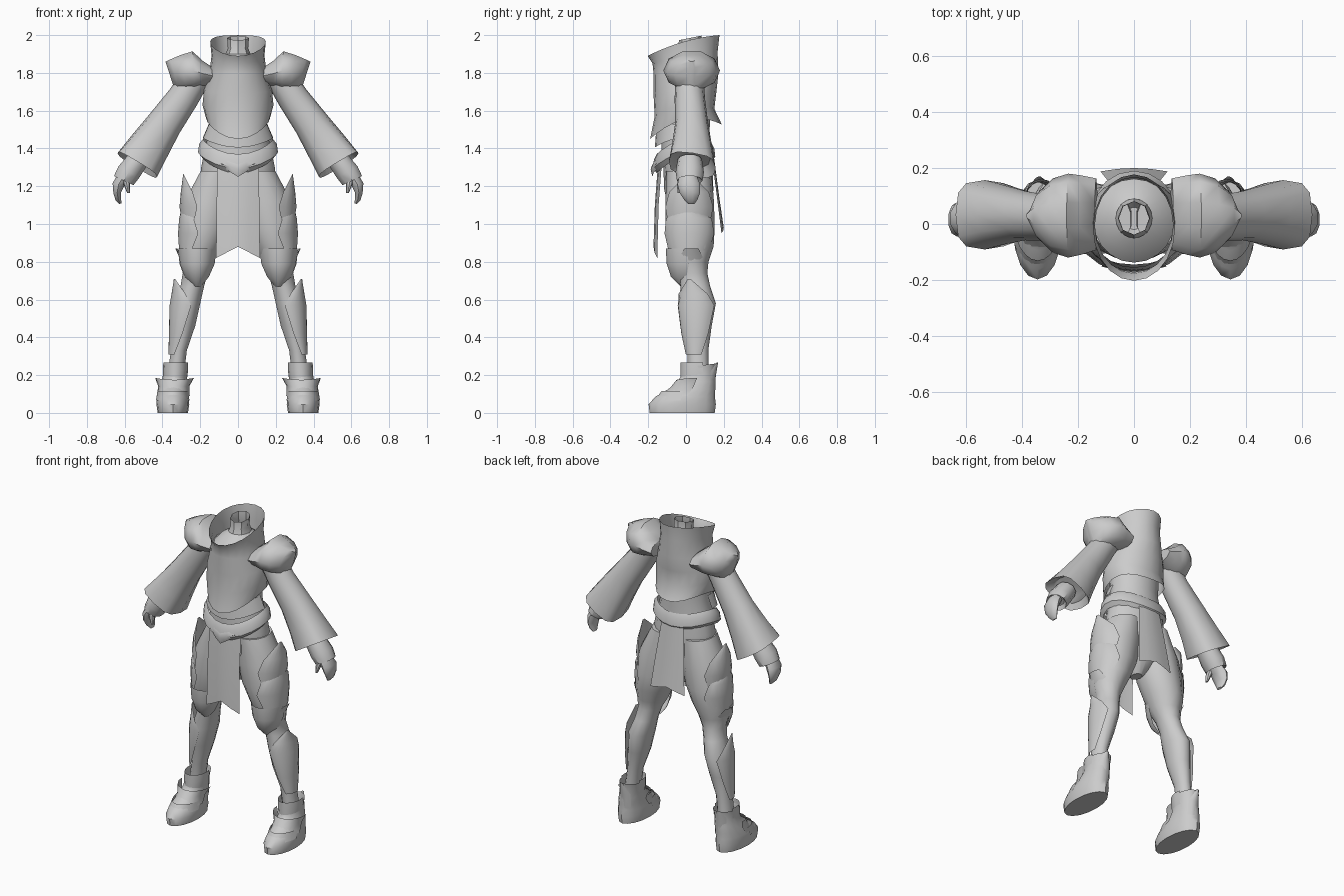
import bpy, bmesh, math

grey = bpy.data.materials.new("plain grey")
grey.diffuse_color = (0.6, 0.6, 0.6, 1)


def finish(name, bm, mirror=False, angle=40):
    bmesh.ops.recalc_face_normals(bm, faces=bm.faces)
    mesh = bpy.data.meshes.new(name)
    bm.to_mesh(mesh)
    bm.free()
    mesh.materials.append(grey)
    ob = bpy.data.objects.new(name, mesh)
    bpy.context.collection.objects.link(ob)
    bpy.context.view_layer.objects.active = ob
    ob.select_set(True)
    bpy.ops.object.shade_smooth_by_angle(angle=math.radians(angle))
    ob.select_set(False)
    if mirror:
        m = ob.modifiers.new("mirror", 'MIRROR')
        m.use_mirror_merge = False
    return ob


def R(x, y, z, ru, rv, tilt=0, s=0, q=0, half=180, p=1):
    """Cross-section: centre, two radii, tilt in xz, front-back slope, bow, half arc, squareness."""
    return x, y, z, ru, rv, math.radians(tilt), s, q, half, p


def loft(name, rings, n=12, mirror=False, caps=(False, False), face=-90, angle=40):
    """Skin through rings; rings with half < 180 give an open curved plate facing 'face'."""
    bm = bmesh.new()
    closed = rings[0][8] == 180
    rows = []
    for x, y, z, ru, rv, t, s, q, half, p in rings:
        row = []
        for i in range(n if closed else n + 1):
            a = math.radians(face + half * (2 * i / n - 1))
            c, d = (math.copysign(abs(k) ** p, k) for k in (math.cos(a), math.sin(a)))
            row.append(bm.verts.new((x + ru * c * math.cos(t), y + rv * d,
                                     z + ru * c * math.sin(t) + s * d + q * d * d)))
        rows.append(row)
    for a, b in zip(rows, rows[1:]):
        for i in range(n):
            j = (i + 1) % len(a)
            bm.faces.new((a[i], a[j], b[j], b[i]))
    for flag, row in zip(caps, (rows[0], rows[-1])):
        if flag:
            bm.faces.new(row)
    return finish(name, bm, mirror, angle)


def panel(name, rows, bend):
    """Hanging plate; each row is z, half width, y, centre rise."""
    bm = bmesh.new()
    cols = (-1, -0.5, 0, 0.5, 1)
    grid = [[bm.verts.new((w * c, y + bend * c * c, z + rise * (1 - abs(c)))) for c in cols]
            for z, w, y, rise in rows]
    for a, b in zip(grid, grid[1:]):
        for i in range(4):
            bm.faces.new((a[i], a[i + 1], b[i + 1], b[i]))
    return finish(name, bm)


# Breastplate with its flared, open collar
loft("breastplate", [
    R(0, 0, 1.555, .168, .19, s=.038, q=-.067),
    R(0, -.008, 1.63, .188, .158, s=.02, q=-.04),
    R(0, -.005, 1.71, .18, .167, s=.01, q=-.01),
    R(0, 0, 1.80, .152, .172),
    R(0, -.005, 1.89, .14, .172, s=.03, q=-.01),
    R(0, -.013, 1.965, .147, .19, s=.055, q=-.02)], 20)
loft("collar_lining", [
    R(0, .012, 1.83, .145, .15),
    R(0, .015, 1.87, .11, .115),
    R(0, .02, 1.90, .065, .07)], 20)
loft("neck", [R(0, .02, 1.89, .07, .075), R(0, .02, 1.93, .054, .06),
              R(0, .022, 1.985, .058, .06, s=.012)], 8)

# Waist, belt and hips
loft("abdomen", [R(0, 0, 1.60, .155, .13), R(0, 0, 1.50, .15, .125),
                 R(0, 0, 1.42, .17, .13), R(0, 0, 1.34, .18, .13)], 16)
loft("waist_guard", [R(0, -.01, 1.53, .155, .145, half=95),
                     R(0, -.01, 1.455, .188, .155, q=-.05, half=95)], 12)
loft("belt", [R(0, -.01, 1.45, .185, .145, s=.03, q=-.05),
              R(0, -.01, 1.425, .205, .16, s=.03, q=-.055),
              R(0, -.01, 1.38, .212, .165, s=.03, q=-.055),
              R(0, -.01, 1.355, .19, .145, s=.03, q=-.055)], 20)
panel("buckle", [(1.345, .085, -.178, -.03), (1.32, .09, -.187, -.03),
                 (1.295, .075, -.178, -.045)], .03)
loft("hips", [R(0, .01, 1.40, .175, .125), R(0, .01, 1.30, .195, .13),
              R(0, .015, 1.18, .2, .13), R(0, .02, 1.05, .12, .105),
              R(0, .02, .96, .03, .04)], 16, caps=(False, True))
panel("front_tabard", [(1.36, .11, -.145, 0), (1.1, .113, -.165, 0),
                       (.82, .116, -.172, .06)], .02)
panel("back_tabard", [(1.38, .075, .145, 0), (1.15, .1, .175, 0),
                      (.95, .12, .2, .03)], -.012)

# Shoulder armour, closing to a rounded vertical ridge
loft("pauldron", [R(.135, .035, 1.785, .05, .128, 84), R(.19, .032, 1.797, .075, .142, 88),
                  R(.235, .03, 1.812, .108, .15, 87), R(.29, .03, 1.80, .1, .133, 80),
                  R(.335, .03, 1.787, .092, .09, 74),
                  R(.358, .03, 1.78, .088, .02, 72)], 10, True, (True, True), angle=50)

# Arms: flared square-mouthed sleeve, inner cuff, hand
loft("sleeve", [R(.225, .02, 1.775, .078, .075, 32), R(.29, .02, 1.67, .083, .08, 32),
                R(.39, .03, 1.53, .094, .088, 32, p=.9),
                R(.47, .033, 1.41, .110, .107, 32, s=-.01, p=.8),
                R(.533, .033, 1.313, .122, .124, 31, s=-.018, p=.65),
                R(.513, .033, 1.345, .09, .095, 31, p=.7)],
     12, True, (True, True))
loft("cuff", [R(.53, .02, 1.34, .06, .065, 30), R(.578, .02, 1.275, .066, .075, 28),
              R(.605, .02, 1.23, .06, .068, 25), R(.595, .02, 1.25, .04, .045, 25)],
     10, True, (True, True))
loft("hand", [R(.6, .01, 1.26, .036, .045, 20), R(.632, .015, 1.21, .034, .06, 10),
              R(.64, .02, 1.165, .021, .054), R(.634, .025, 1.13, .016, .036, -15),
              R(.622, .028, 1.108, .007, .018, -25)], 10, True, (True, True))
loft("thumb", [R(.597, -.015, 1.245, .02, .025), R(.588, -.03, 1.205, .016, .018),
               R(.58, -.035, 1.165, .007, .009)], 8, True, (True, True))

# Legs: baggy thighs narrowing below the knee
loft("leg", [R(.105, .015, 1.28, .095, .12), R(.146, .02, 1.12, .14, .128),
             R(.174, .022, .98, .133, .13), R(.2, .026, .88, .112, .12),
             R(.216, .024, .8, .09, .095), R(.226, .035, .74, .068, .078),
             R(.242, .05, .67, .064, .078),
             R(.268, .06, .58, .07, .098), R(.288, .057, .46, .063, .079),
             R(.313, .062, .33, .043, .056), R(.33, .065, .2, .045, .055)],
     14, True, (True, True))
loft("thigh_plate", [R(.212, .02, .86, .1, .12, half=65), R(.2, .02, .95, .118, .134, half=80),
                     R(.195, .02, 1.03, .117, .134, half=65),
                     R(.2, .02, 1.08, .1, .13, half=15)], 10, True, face=-5)
loft("hip_plate", [R(.17, .02, 1.0, .125, .135, half=55), R(.17, .02, 1.09, .14, .137, half=68),
                   R(.17, .02, 1.17, .133, .128, half=55),
                   R(.17, .02, 1.265, .12, .11, half=5)], 8, True, face=-3)
loft("knee_guard", [R(.215, .0, .67, .02, .03, half=80), R(.218, .01, .72, .066, .09, half=80),
                    R(.216, .015, .79, .094, .118, half=85),
                    R(.213, .015, .87, .103, .122, half=80)], 10, True, face=-85)
loft("knee_wing", [R(.22, .02, .77, .07, .08, half=30), R(.22, .02, .82, .09, .1, half=40),
                   R(.22, .02, .87, .112, .11, half=20)], 6, True, face=5)
loft("shin_plate", [R(.32, .06, .31, .048, .065, half=45), R(.298, .06, .42, .068, .085, half=68),
                    R(.277, .06, .57, .086, .104, half=85), R(.268, .06, .63, .084, .1, half=58),
                    R(.26, .05, .71, .085, .08, half=5)], 10, True, face=-25)

# Boots with layered ankle armour
loft("boot", [R(.345, -.02, 0, .08, .172), R(.345, -.02, .045, .087, .178),
              R(.345, -.005, .085, .083, .158), R(.342, .03, .125, .075, .125),
              R(.338, .055, .165, .067, .1), R(.333, .065, .21, .062, .088, s=.01),
              R(.331, .066, .25, .066, .096, s=.012)], 16, True, (True, False))
loft("instep_plate", [R(.343, .02, .09, .088, .14, half=85), R(.34, .04, .14, .082, .118, half=90),
                      R(.336, .05, .185, .103, .1, q=-.01, half=95)], 10, True)
loft("toe_band", [R(.346, 0, .065, .09, .167, half=80),
                  R(.344, .01, .115, .083, .14, half=80)], 10, True)
loft("ankle_cuff", [R(.333, .06, .18, .063, .09, half=110), R(.331, .06, .225, .067, .09, half=110),
                    R(.33, .06, .268, .065, .09, half=110)], 10, True)
loft("heel_spur", [R(.335, .06, .1, .06, .09, half=50), R(.335, .065, .19, .06, .093, half=50),
                   R(.335, .07, .268, .05, .1, half=12)], 6, True, face=80)
